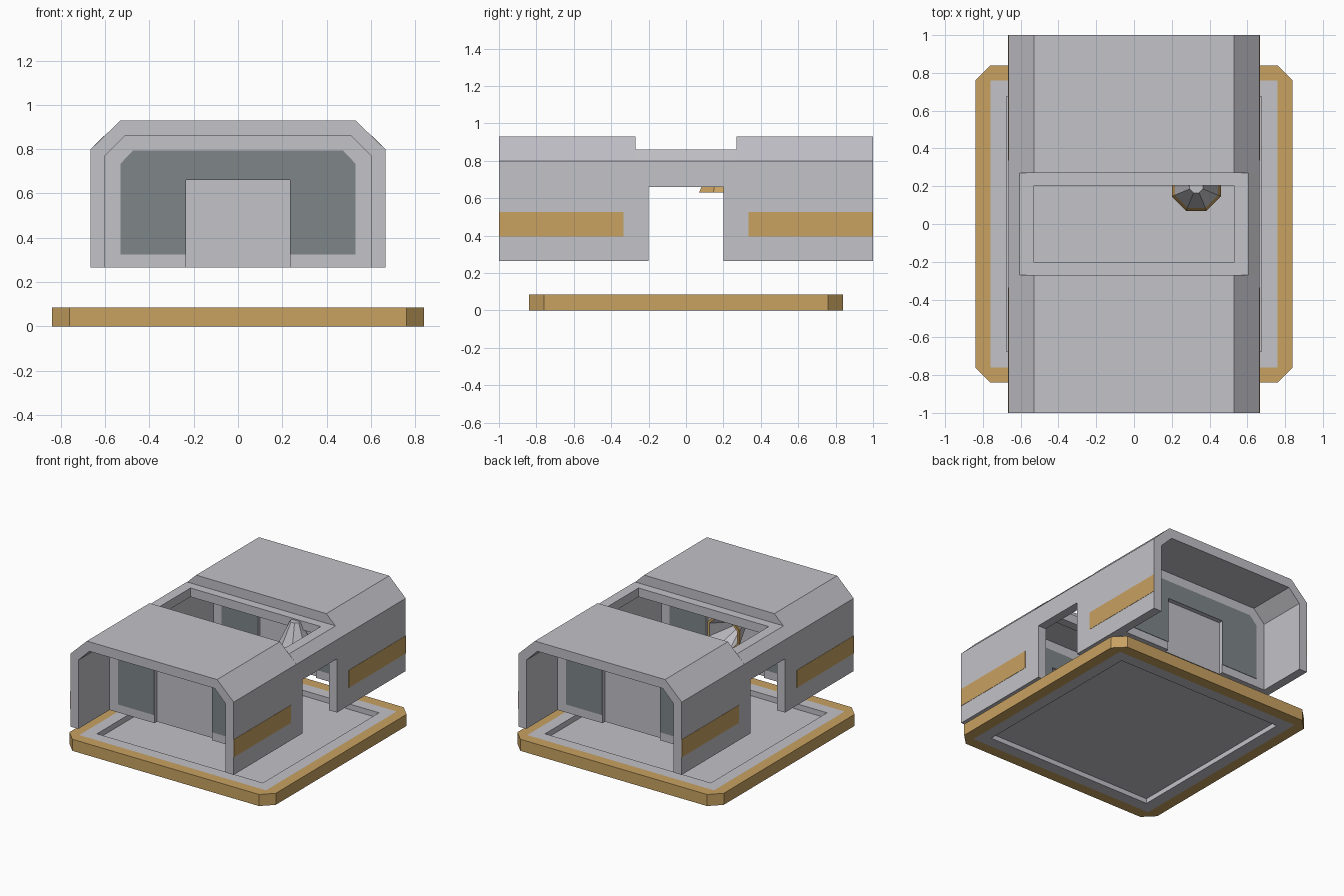
import bpy, bmesh, math

cube = bpy.data.objects.get("Cube")
if cube:
    bpy.data.objects.remove(cube, do_unlink=True)


def material(name, rgb):
    m = bpy.data.materials.new(name)
    m.use_nodes = True
    m.diffuse_color = (*rgb, 1)
    m.node_tree.nodes["Principled BSDF"].inputs["Base Color"].default_value = (*rgb, 1)
    return m


grey = material("light grey", (0.54, 0.54, 0.58))
gold = material("gold", (0.58, 0.36, 0.12))
slate = material("slate grey", (0.21, 0.235, 0.25))


def finish(name, bm, mats):
    bmesh.ops.remove_doubles(bm, verts=bm.verts, dist=0.0001)
    bmesh.ops.recalc_face_normals(bm, faces=bm.faces)
    mesh = bpy.data.meshes.new(name)
    bm.to_mesh(mesh)
    bm.free()
    for m in mats:
        mesh.materials.append(m)
    obj = bpy.data.objects.new(name, mesh)
    bpy.context.collection.objects.link(obj)
    return obj


def prism(name, pts, y0, y1, mat):
    """Extrude an (x, z) outline along y."""
    bm = bmesh.new()
    face = bm.faces.new([bm.verts.new((x, y0, z)) for x, z in pts])
    ext = bmesh.ops.extrude_face_region(bm, geom=[face])["geom"]
    bmesh.ops.translate(bm, vec=(0, y1 - y0, 0),
                        verts=[v for v in ext if isinstance(v, bmesh.types.BMVert)])
    return finish(name, bm, [mat])


def rect(x0, x1, z0, z1):
    return [(x0, z0), (x1, z0), (x1, z1), (x0, z1)]


def mirrored(half):
    """Complete a half outline with its reflection in x."""
    return half + [(-x, z) for x, z in reversed(half)]


def loft(name, rings, mats):
    """Join chamfered square rings (half size, chamfer, z, material index)."""
    bm = bmesh.new()
    loops = []
    for r, c, z, _ in rings:
        a = r - c
        pts = [(r, -a), (r, a), (a, r), (-a, r), (-r, a), (-r, -a), (-a, -r), (a, -r)]
        loops.append([bm.verts.new((x, y, z)) for x, y in pts])
    for low, high, ring in zip(loops, loops[1:], rings[1:]):
        for i in range(8):
            j = (i + 1) % 8
            bm.faces.new((low[i], low[j], high[j], high[i])).material_index = ring[3]
    bm.faces.new(loops[0])
    bm.faces.new(loops[-1])
    return finish(name, bm, mats)


# Base plate: gold rim, grey border and a sunken floor on both faces
loft("base_plate", [
    (0.675, 0, 0.035, 0), (0.675, 0, 0, 0), (0.76, 0, 0, 0),
    (0.84, 0.08, 0, 1), (0.84, 0.08, 0.085, 1), (0.76, 0, 0.085, 1),
    (0.675, 0, 0.085, 0), (0.675, 0, 0.045, 0)], [grey, gold])

# Outlines shared by the building parts
floor_z, door_top = 0.265, 0.66
shell = mirrored([(0.6, floor_z), (0.665, floor_z), (0.665, 0.8), (0.53, 0.93)])
shell += [(-0.6, floor_z), (-0.6, 0.77), (-0.51, 0.86),
          (0.51, 0.86), (0.6, 0.77)]
partition = mirrored([(0.235, floor_z), (0.6, floor_z), (0.6, 0.77), (0.51, 0.86)])
partition += [(-0.235, door_top), (0.235, door_top)]
inlay = mirrored([(0.235, 0.325), (0.53, 0.325), (0.53, 0.735), (0.475, 0.793)])
inlay += [(-0.235, door_top), (0.235, door_top)]


def side_outline(s, bottom):
    pts = [(0.6, bottom), (0.665, bottom), (0.665, 0.8), (0.605, 0.86),
           (0.53, 0.86), (0.53, 0.795), (0.575, 0.795), (0.6, 0.77)]
    return [(s * x, z) for x, z in pts]


# Front and back halves
for end, s in (("front", -1), ("back", 1)):
    prism(end + "_shell", shell, s * 0.27, s, grey)
    prism(end + "_partition", partition, s * 0.57, s * 0.635, grey)
    prism(end + "_inner_inlay", inlay, s * 0.567, s * 0.57, slate)
    prism(end + "_outer_inlay", inlay, s * 0.635, s * 0.638, slate)
    prism(end + "_door", rect(-0.235, 0.235, floor_z, door_top),
          s * 0.59, s * 0.605, grey)
    prism(end + "_skylight_bar", rect(-0.53, 0.53, 0.795, 0.86),
          s * 0.205, s * 0.27, grey)
    # Wall pieces beside the side openings, and the painted stripes
    for side, t in (("left", 1), ("right", -1)):
        prism(f"{end}_{side}_jamb", side_outline(t, floor_z), s * 0.2, s * 0.27, grey)
        prism(f"{end}_{side}_stripe", rect(t * 0.664, t * 0.667, 0.395, 0.525),
              s * 0.335, s, gold)

# Lintels over the side openings
for side, t in (("left", 1), ("right", -1)):
    prism(side + "_lintel", side_outline(t, door_top), -0.2, 0.2, grey)


# Eight-sided lamps: grey cone with a gold rim, hollow below
def lamp(name, location, tilt):
    sizes = [(0.025, 0.08, 0), (0.113, -0.11, 0), (0.13, -0.11, 1),
             (0.114, -0.073, 1), (0.035, 0.11, 0)]
    k = 1 - math.tan(math.pi / 8)
    obj = loft(name, [(r, r * k, z, m) for r, z, m in sizes], [grey, gold])
    obj.location = location
    obj.rotation_euler.x = tilt


lamp("hanging_lamp", (0.33, 0.2, 0.74), 0)
lamp("wall_lamp", (-0.1, -0.4, 0.66), math.pi / 2)
